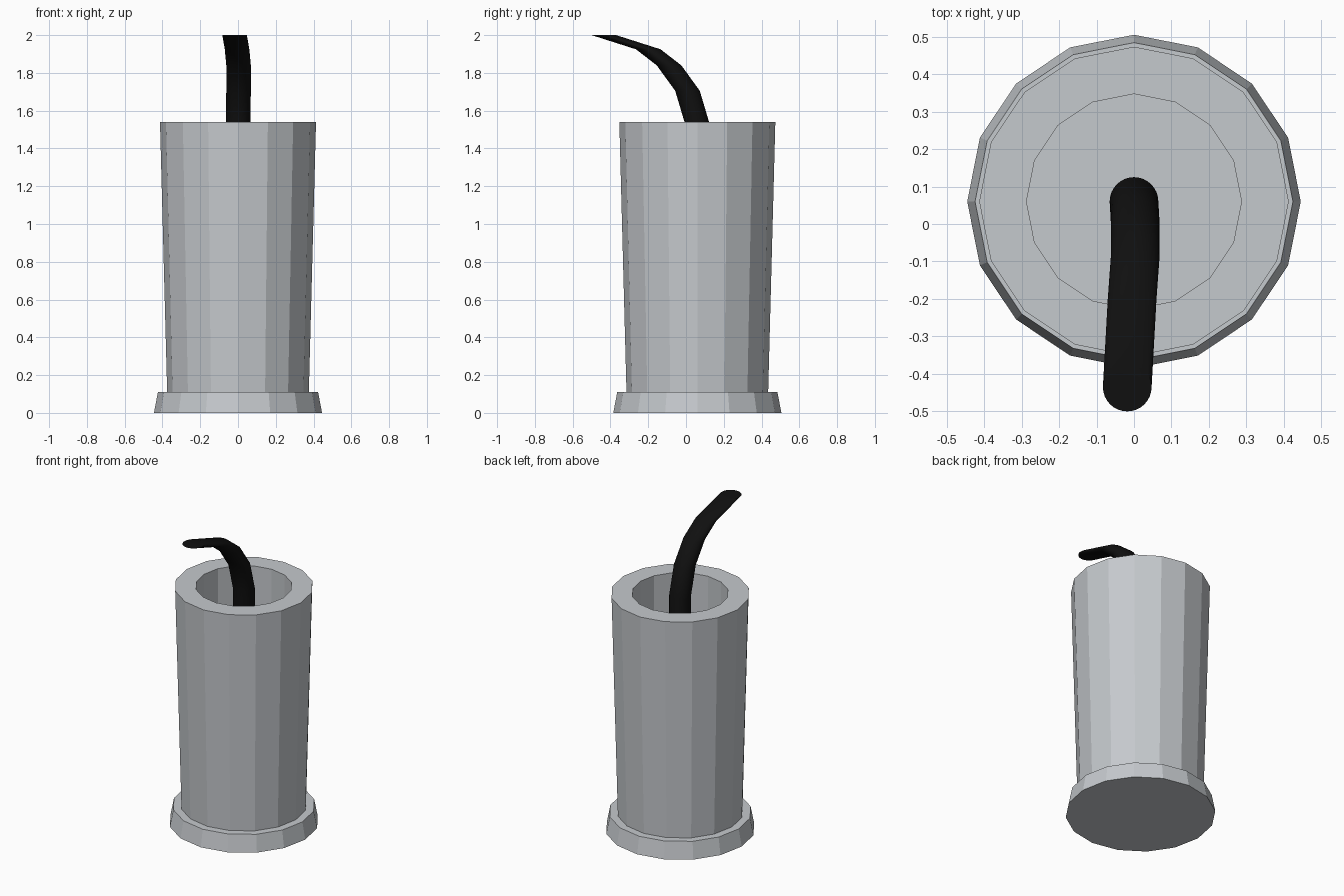
import bpy, bmesh
from math import cos, sin, pi

cube = bpy.data.objects.get("Cube")
if cube:
    bpy.data.objects.remove(cube, do_unlink=True)

CENTRE_Y = 0.06


def material(name, colour):
    mat = bpy.data.materials.new(name)
    mat.use_nodes = True
    mat.diffuse_color = colour
    mat.node_tree.nodes["Principled BSDF"].inputs["Base Color"].default_value = colour
    return mat


def stacked_rings(name, rings, sides, mat):
    """Skin horizontal rings given as (x, y, z, radius), capped at both ends."""
    bm = bmesh.new()
    loops = [[bm.verts.new((x + r * cos(2 * pi * i / sides),
                            y + r * sin(2 * pi * i / sides), z))
              for i in range(sides)] for x, y, z, r in rings]
    for low, high in zip(loops, loops[1:]):
        for i in range(sides):
            j = (i + 1) % sides
            bm.faces.new((low[i], low[j], high[j], high[i]))
    bm.faces.new(loops[0][::-1])
    bm.faces.new(loops[-1])
    bmesh.ops.recalc_face_normals(bm, faces=bm.faces)
    mesh = bpy.data.meshes.new(name)
    bm.to_mesh(mesh)
    bm.free()
    mesh.materials.append(mat)
    obj = bpy.data.objects.new(name, mesh)
    bpy.context.collection.objects.link(obj)
    return obj


grey = material("light grey", (0.56, 0.585, 0.61, 1))
black = material("black", (0.005, 0.005, 0.005, 1))

# Flared foot
stacked_rings("base", [(0, CENTRE_Y, 0, 0.445), (0, CENTRE_Y, 0.11, 0.424)], 16, grey)

# Tapered body with a straight-walled well sunk into its top
body = [(0.11, 0.375), (1.54, 0.413), (1.54, 0.287), (0.2, 0.287)]
stacked_rings("hollow_body", [(0, CENTRE_Y, z, r) for z, r in body], 16, grey)

# Bent cord rising from the well, made of level discs swept forward
path = [(0, CENTRE_Y, 0.2), (0, CENTRE_Y, 1.53), (0.003, 0.008, 1.705),
        (0.003, -0.09, 1.84), (-0.005, -0.2, 1.925), (-0.018, -0.435, 2.0)]
cord = stacked_rings("cord", [(*p, 0.065) for p in path], 32, black)
bpy.ops.object.select_all(action='DESELECT')
cord.select_set(True)
bpy.context.view_layer.objects.active = cord
bpy.ops.object.shade_smooth_by_angle(angle=pi / 6)
